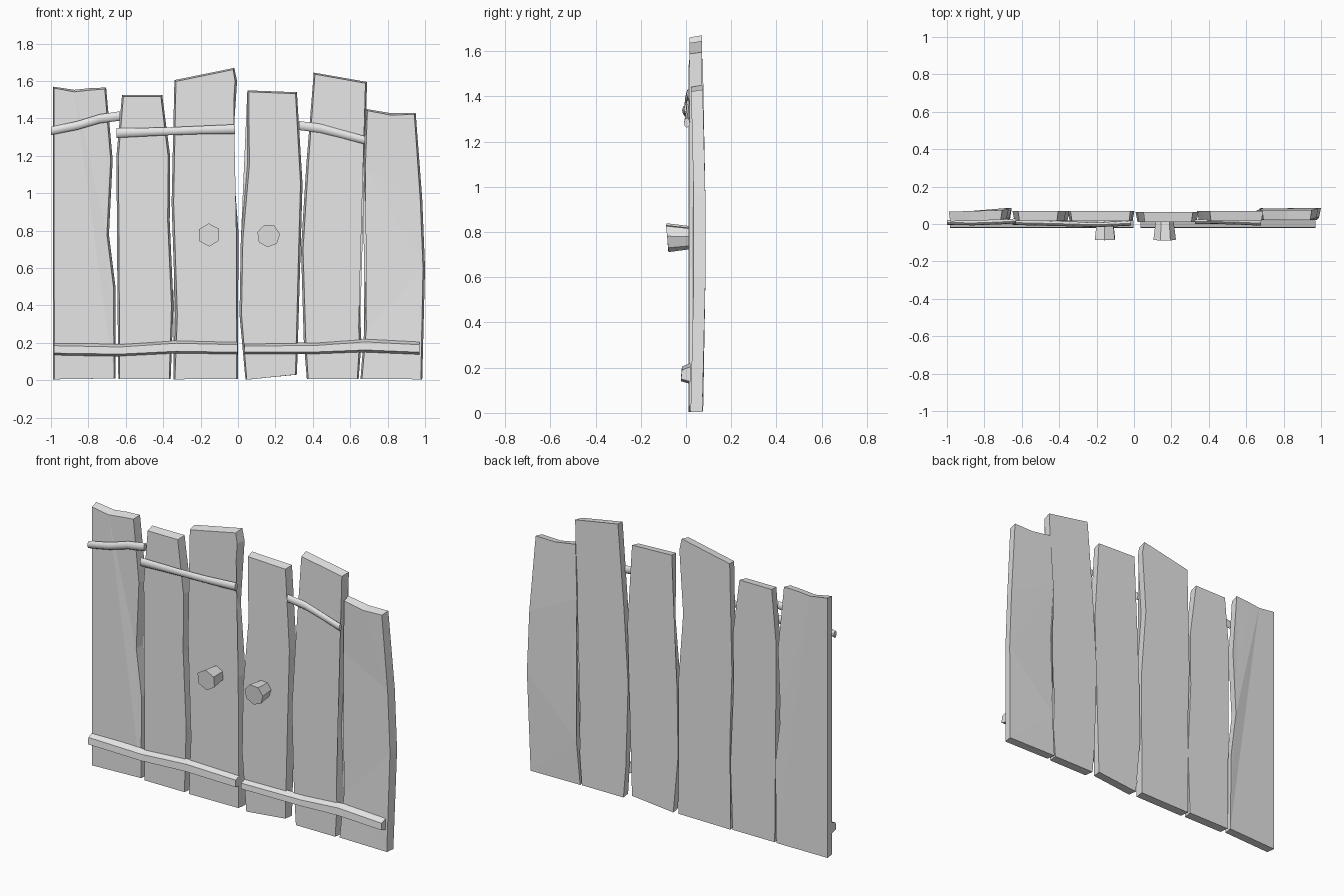
import bpy, bmesh, math
from mathutils import Vector

cube = bpy.data.objects.get("Cube")
if cube:
    bpy.data.objects.remove(cube, do_unlink=True)

grey = bpy.data.materials.new("plain grey")
grey.use_nodes = True
grey.diffuse_color = (0.8, 0.8, 0.8, 1)
grey.node_tree.nodes["Principled BSDF"].inputs["Base Color"].default_value = (0.8, 0.8, 0.8, 1)


def finish(name, bm, smooth=False):
    bmesh.ops.recalc_face_normals(bm, faces=bm.faces)
    mesh = bpy.data.meshes.new(name)
    bm.to_mesh(mesh)
    bm.free()
    mesh.materials.append(grey)
    obj = bpy.data.objects.new(name, mesh)
    bpy.context.collection.objects.link(obj)
    if smooth:
        bpy.ops.object.select_all(action='DESELECT')
        obj.select_set(True)
        bpy.context.view_layer.objects.active = obj
        bpy.ops.object.shade_smooth_by_angle(angle=math.radians(50))
    return obj


def loft(name, rings, smooth=False):
    """Skin a row of closed rings and cap both ends."""
    bm = bmesh.new()
    rows = [[bm.verts.new(p) for p in ring] for ring in rings]
    n = len(rows[0])
    for a, b in zip(rows, rows[1:]):
        for i in range(n):
            j = (i + 1) % n
            bm.faces.new((a[i], a[j], b[j], b[i]))
    caps = [bm.faces.new(rows[0]), bm.faces.new(rows[-1])]
    if n > 8:
        bmesh.ops.triangulate(bm, faces=caps)
    return finish(name, bm, smooth)


def plank(name, left, right, top=(), front=0.015, back=0.07, bow=0.0, lean=0.0):
    """Crooked board: edges listed bottom to top, front face slightly narrower."""
    outline = [Vector(p) for p in list(right) + list(top) + list(reversed(left))]
    n = len(outline)
    mid = sum(p.x for p in outline) / n

    def place(p, y):
        return (p.x, y + bow * math.sin(math.pi * min(p.y / 1.5, 1)) + lean * (p.x - mid), p.y)

    inner = []
    for i, p in enumerate(outline):
        d0 = (p - outline[i - 1]).normalized()
        d1 = (outline[(i + 1) % n] - p).normalized()
        inward = Vector((-d0.y - d1.y, d0.x + d1.x)).normalized()
        q = p + inward * 0.011
        if p.y < 0.05:
            q.y = p.y
        inner.append(q)
    loft(name, [[place(p, front) for p in inner], [place(p, back) for p in outline]])


# Boards, from the model's right to its left
plank("outer_right_plank",
      [(-.99, .005), (-.99, 1.57)],
      [(-.655, .01), (-.655, .5), (-.69, .78), (-.67, 1.18), (-.705, 1.565)],
      [(-.79, 1.562), (-.875, 1.553)], .02, .072, .01, .03)
plank("middle_right_plank",
      [(-.64, .008), (-.645, .5), (-.65, 1.2), (-.62, 1.525)],
      [(-.36, .008), (-.345, .4), (-.365, .85), (-.363, 1.2), (-.405, 1.525)])
plank("inner_right_plank",
      [(-.345, .005), (-.335, .35), (-.355, .95), (-.34, 1.605)],
      [(0, .008), (.002, .8), (-.03, 1.22), (-.005, 1.6), (-.02, 1.67)])
plank("inner_left_plank",
      [(.04, .003), (.008, .35), (.015, .75), (.05, 1.15), (.05, 1.55)],
      [(.315, .03), (.335, .7), (.345, 1.05), (.315, 1.54)], (), .012, .064)
plank("middle_left_plank",
      [(.368, .008), (.352, .2), (.337, .7), (.365, 1.15), (.405, 1.645)],
      [(.645, .008), (.66, .2), (.64, .64), (.675, 1.23), (.69, 1.595)])
plank("outer_left_plank",
      [(.655, .008), (.675, .27), (.69, .78), (.67, 1.13), (.685, 1.45)],
      [(.985, .005), (1, .6), (.985, .97), (.95, 1.43)],
      [(.82, 1.428)], .02, .072, .015)


# Bottom rails: (x, bottom, top) stations with a narrower front face
def rail(name, stations):
    loft(name, [[(x, .02, lo), (x, -.022, lo + .012), (x, -.018, hi - .015), (x, .02, hi)]
                for x, lo, hi in stations])


rail("right_rail", [(-.985, .133, .2), (-.63, .128, .193), (-.33, .143, .213), (-.003, .138, .205)])
rail("left_rail", [(.035, .138, .197), (.43, .14, .202), (.68, .15, .22), (.97, .138, .205)])


# Upper straps: flattened tubes through (x, y, z, half height)
def strap(name, stations):
    rings = []
    for x, y, z, h in stations:
        angles = [math.tau * k / 8 for k in range(8)]
        rings.append([(x, y + .013 * math.cos(a), z + h * math.sin(a)) for a in angles])
    loft(name, rings, True)


strap("outer_right_strap", [(-1, .008, 1.333, .022), (-.86, .006, 1.362, .023),
                            (-.74, .01, 1.398, .024), (-.63, .016, 1.413, .025)])
strap("inner_right_strap", [(-.65, .008, 1.322, .026), (-.4, .002, 1.33, .021),
                            (-.2, -.004, 1.338, .022), (-.015, .004, 1.343, .025)])
strap("left_strap", [(.325, .012, 1.362, .024), (.44, .013, 1.347, .024),
                     (.55, .01, 1.318, .022), (.68, .004, 1.283, .022)])


# Knobs: flared pegs with a slightly tilted end
def knob(name, x, z, sides, turn, tilt):
    def ring(r, y, t):
        pts = []
        for k in range(sides):
            a = turn + math.tau * k / sides
            pts.append((x + r * math.cos(a), y + t * math.sin(a), z + r * math.sin(a)))
        return pts
    loft(name, [ring(.049, .02, 0), ring(.062, -.083, tilt)], True)


knob("right_knob", -.155, .777, 6, math.radians(32), -.004)
knob("left_knob", .163, .773, 7, math.radians(8), -.006)
